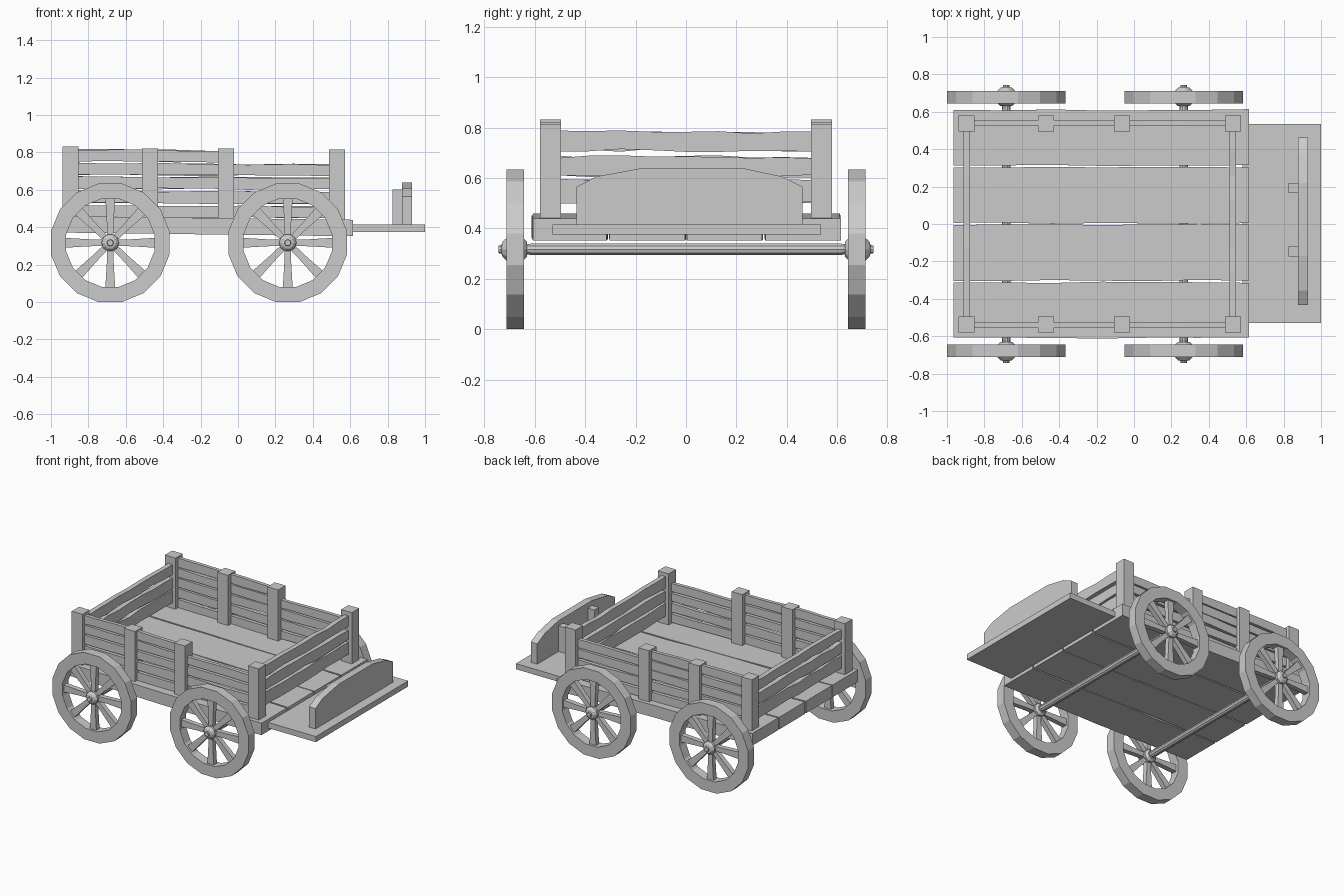
import bpy, bmesh, math, random
from mathutils import Matrix, Vector

if "Cube" in bpy.data.objects:
    bpy.data.objects.remove(bpy.data.objects["Cube"])

random.seed(4)


def finish(name, bm):
    bmesh.ops.recalc_face_normals(bm, faces=bm.faces[:])
    me = bpy.data.meshes.new(name)
    bm.to_mesh(me)
    bm.free()
    ob = bpy.data.objects.new(name, me)
    bpy.context.collection.objects.link(ob)
    return ob


def loft(bm, rings, closed=False):
    """Skin a list of equal-length rings; cap the ends unless closed."""
    vs = [[bm.verts.new(p) for p in r] for r in rings]
    n = len(vs[0])
    pairs = list(zip(vs, vs[1:])) + ([(vs[-1], vs[0])] if closed else [])
    for a, b in pairs:
        for i in range(n):
            j = (i + 1) % n
            bm.faces.new((a[i], a[j], b[j], b[i]))
    if not closed:
        bm.faces.new(vs[0])
        bm.faces.new(vs[-1])


def box(name, x0, x1, y0, y1, z0, z1):
    bm = bmesh.new()
    loft(bm, [[(x0, y0, z), (x1, y0, z), (x1, y1, z), (x0, y1, z)] for z in (z0, z1)])
    return finish(name, bm)


def plank(name, a, b, width, thick, side, wobble=0.005, cuts=6):
    """Rough-sawn plank from a to b; side is the direction of its width."""
    a, b, side = Vector(a), Vector(b), Vector(side)
    nrm = (b - a).cross(side).normalized() * thick / 2
    rings = []
    for i in range(cuts + 1):
        c = a.lerp(b, i / cuts)
        up = side * (width / 2 + random.uniform(-wobble, wobble))
        dn = side * (width / 2 + random.uniform(-wobble, wobble))
        rings.append([c + up + nrm, c + up - nrm, c - dn - nrm, c - dn + nrm])
    bm = bmesh.new()
    loft(bm, rings)
    return finish(name, bm)


def turned(name, cx, cz, profile, n):
    """Round part along y from (y, radius) pairs."""
    bm = bmesh.new()
    loft(bm, [[(cx + r * math.cos(2 * math.pi * i / n), y, cz + r * math.sin(2 * math.pi * i / n))
               for i in range(n)] for y, r in profile])
    return finish(name, bm)


# Wagon bed: four floor planks, slightly higher at the rear
for i, y in enumerate((-0.461, -0.153, 0.153, 0.461)):
    plank(f"floor_plank_{i}", (-0.965, y, 0.416), (0.615, y, 0.396), 0.298, 0.088, (0, 1, 0), 0.004)

# Posts and side boards
for s, label in ((-1, "right"), (1, "left")):
    for i, (x, top) in enumerate(((-0.895, 0.832), (-0.47, 0.82), (-0.065, 0.822), (0.53, 0.815))):
        box(f"{label}_post_{i}", x - 0.043, x + 0.043, s * 0.537 - 0.042, s * 0.537 + 0.042, 0.43, top)
    for i, z in enumerate((0.483, 0.56, 0.636, 0.708, 0.782)):
        end = -0.065 if i == 4 else 0.53
        plank(f"{label}_side_board_{i}", (-0.895, s * 0.54, z + 0.004), (end, s * 0.54, z - 0.004),
              0.062, 0.026, (0, 0, 1), 0.004)

# End boards
for x, label in ((-0.893, "rear"), (0.528, "front")):
    for i, (z, w) in enumerate(((0.545, 0.09), (0.645, 0.078), (0.746, 0.072))):
        plank(f"{label}_end_board_{i}", (x, -0.52, z), (x, 0.52, z), w, 0.035, (0, 0, 1), 0.007, 8)

# Driver's footboard with its shaped dashboard and braces
box("footboard", 0.58, 1.0, -0.53, 0.535, 0.375, 0.416)
outline = [(-0.434, 0.41), (-0.434, 0.565), (-0.355, 0.606), (-0.17, 0.64),
           (0.22, 0.64), (0.38, 0.606), (0.463, 0.565), (0.463, 0.41)]
bm = bmesh.new()
loft(bm, [[(x, y, z) for y, z in outline] for x in (0.878, 0.93)])
finish("dashboard", bm)
for i, y in enumerate((-0.147, 0.192)):
    box(f"dashboard_brace_{i}", 0.825, 0.885, y - 0.026, y + 0.026, 0.41, 0.603)

# Axles, and wheels with sixteen-sided rims
CZ = 0.317
for x, pos in ((-0.683, "rear"), (0.266, "front")):
    turned(f"{pos}_axle", x, CZ, [(-0.66, 0.018), (-0.61, 0.024), (0.61, 0.024), (0.66, 0.018)], 10)
    for s, label in ((-1, "right"), (1, "left")):
        bm = bmesh.new()
        rings = []
        for i in range(16):
            t = (i + 0.5) * math.pi / 8
            rings.append([(x + r * math.cos(t), s * y, CZ + r * math.sin(t))
                          for r, y in ((0.323, 0.643), (0.323, 0.712), (0.24, 0.712), (0.24, 0.643))])
        loft(bm, rings, closed=True)
        finish(f"{pos}_{label}_rim", bm)
        # Spokes flare toward the rim
        bm = bmesh.new()
        for k in range(8):
            rot = Matrix.Translation((x, s * 0.678, CZ)) @ Matrix.Rotation(k * math.pi / 4, 4, 'Y')
            loft(bm, [[rot @ Vector((u * w, v * 0.018, d)) for u, v in ((-1, -1), (1, -1), (1, 1), (-1, 1))]
                      for d, w in ((0.02, 0.016), (0.12, 0.019), (0.25, 0.027))])
        finish(f"{pos}_{label}_spokes", bm)
        turned(f"{pos}_{label}_hub", x, CZ,
               [(s * y, r) for y, r in ((0.63, 0.03), (0.645, 0.047), (0.712, 0.047), (0.728, 0.032),
                                        (0.732, 0.018), (0.744, 0.016))], 10)
